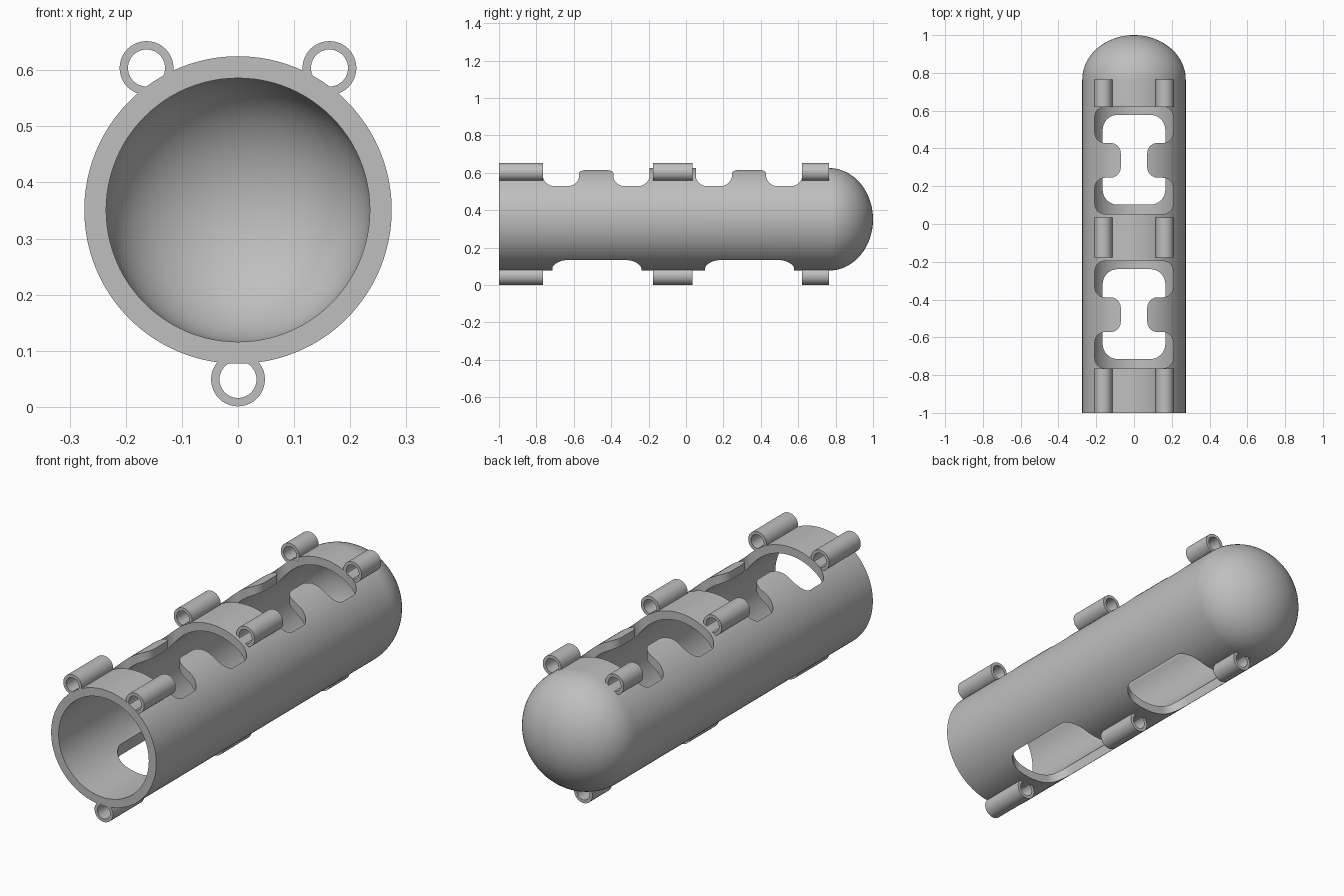
import bpy, bmesh, math
from mathutils import Vector

if "Cube" in bpy.data.objects:
    bpy.data.objects.remove(bpy.data.objects["Cube"])

CZ, R_OUT, R_IN = 0.351, 0.274, 0.235   # tube axis height and radii
DOME_Y = 0.765

grey = bpy.data.materials.new("plain grey")
grey.diffuse_color = (0.52, 0.52, 0.52, 1)
grey.use_nodes = True
grey.node_tree.nodes["Principled BSDF"].inputs["Base Color"].default_value = grey.diffuse_color


def make_object(name, bm):
    bmesh.ops.remove_doubles(bm, verts=bm.verts, dist=1e-5)
    bmesh.ops.recalc_face_normals(bm, faces=bm.faces)
    mesh = bpy.data.meshes.new(name)
    bm.to_mesh(mesh)
    bm.free()
    mesh.materials.append(grey)
    ob = bpy.data.objects.new(name, mesh)
    bpy.context.collection.objects.link(ob)
    return ob


def activate(ob):
    bpy.ops.object.select_all(action='DESELECT')
    ob.select_set(True)
    bpy.context.view_layer.objects.active = ob


def smooth(ob):
    activate(ob)
    bpy.ops.object.shade_smooth_by_angle(angle=math.radians(30))


def lathe(name, profile, cx, cz, n, closed):
    """Revolve (radius, y) points around an axis parallel to y."""
    bm = bmesh.new()
    rings = []
    for r, y in profile:
        rings.append([bm.verts.new((cx + r * math.sin(2 * math.pi * i / n), y,
                                    cz + r * math.cos(2 * math.pi * i / n))) for i in range(n)])
    pairs = list(zip(rings, rings[1:]))
    if closed:
        pairs.append((rings[-1], rings[0]))
    for a, b in pairs:
        for i in range(n):
            j = (i + 1) % n
            bm.faces.new((a[i], a[j], b[j], b[i]))
    return make_object(name, bm)


def rounded(corners, r, steps=8):
    """Fillet every right-angled corner of an outline."""
    pts = [Vector(c) for c in corners]
    out = []
    for i, p in enumerate(pts):
        a = (pts[i - 1] - p).normalized()
        b = (pts[(i + 1) % len(pts)] - p).normalized()
        c = p + r * (a + b)
        for k in range(steps + 1):
            t = k / steps * math.pi / 2
            out.append(c - r * (b * math.cos(t) + a * math.sin(t)))
    return out


def cut(target, outline, z0, z1):
    """Cut a vertical prism out of the target."""
    bm = bmesh.new()
    face = bm.faces.new([bm.verts.new((p.x, p.y, z0)) for p in outline])
    ext = bmesh.ops.extrude_face_region(bm, geom=[face])
    top = [v for v in ext["geom"] if isinstance(v, bmesh.types.BMVert)]
    bmesh.ops.translate(bm, verts=top, vec=(0, 0, z1 - z0))
    cutter = make_object("window_cutter", bm)
    cutter.hide_render = True
    mod = target.modifiers.new("window", 'BOOLEAN')
    mod.operation, mod.solver, mod.object = 'DIFFERENCE', 'EXACT', cutter
    activate(target)
    bpy.ops.object.modifier_apply(modifier=mod.name)
    bpy.data.objects.remove(cutter)


# Hollow tube, open at the front, with a slightly flattened dome at the back
def dome(r, h):
    return [(r * math.cos(t), DOME_Y + h * math.sin(t))
            for t in (math.pi / 2 * k / 20 for k in range(21))]


profile = [(R_IN, -1), (R_OUT, -1)] + dome(R_OUT, 1 - DOME_Y) + dome(R_IN, 0.197)[::-1]
tube = lathe("domed_tube", profile, 0, CZ, 96, True)

# Windows: tabbed openings on top, rounded rectangles underneath
for mid in (-0.48, 0.337):
    half, tab, x, xt = 0.284, 0.092, 0.208, 0.07
    right = [(x, -half), (x, -tab), (xt, -tab), (xt, tab), (x, tab), (x, half)]
    left = [(-px, py) for px, py in reversed(right)]
    cut(tube, rounded([(px, mid + py) for px, py in right + left], 0.055), CZ, 0.8)
    low = [(0.166, -0.238), (0.166, 0.238), (-0.166, 0.238), (-0.166, -0.238)]
    cut(tube, rounded([(px, mid + 0.003 + py) for px, py in low], 0.08), -0.2, CZ)
smooth(tube)

# Small eyelet tubes in three rows along the body
for row, (cx, cz) in {"left": (-0.163, 0.604), "right": (0.163, 0.604),
                      "bottom": (0, 0.049)}.items():
    for place, y0, y1 in (("front", -0.9995, -0.765), ("middle", -0.177, 0.035),
                          ("back", 0.62, 0.765)):
        ring = [(0.033, y0), (0.048, y0), (0.048, y1), (0.033, y1)]
        smooth(lathe(f"{row}_{place}_eyelet", ring, cx, cz, 40, True))
